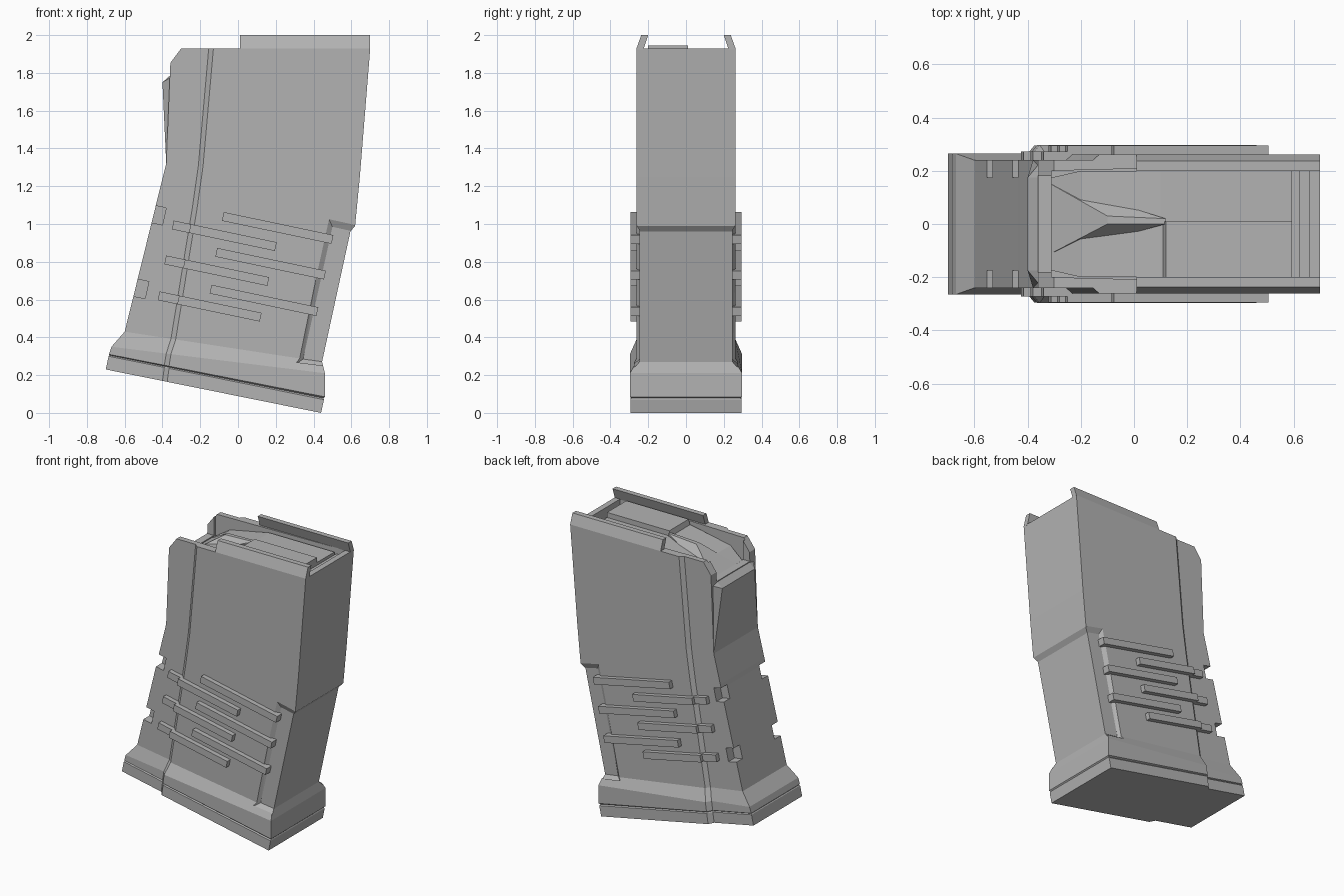
import bpy, bmesh, math

if "Cube" in bpy.data.objects:
    bpy.data.objects.remove(bpy.data.objects["Cube"], do_unlink=True)

GREY = (0.45, 0.45, 0.45, 1)
grey = bpy.data.materials.new("matte grey")
grey.use_nodes = True
grey.diffuse_color = GREY
grey.node_tree.nodes["Principled BSDF"].inputs["Base Color"].default_value = GREY


def finish(name, bm):
    bmesh.ops.recalc_face_normals(bm, faces=bm.faces)
    mesh = bpy.data.meshes.new(name)
    bm.to_mesh(mesh)
    bm.free()
    mesh.materials.append(grey)
    ob = bpy.data.objects.new(name, mesh)
    bpy.context.collection.objects.link(ob)
    return ob


def hull(name, points):
    """Convex solid around the points, with flat faces merged."""
    bm = bmesh.new()
    for p in points:
        bm.verts.new(p)
    res = bmesh.ops.convex_hull(bm, input=bm.verts)
    loose = [g for g in res["geom_interior"] if isinstance(g, bmesh.types.BMVert)]
    bmesh.ops.delete(bm, geom=loose, context="VERTS")
    bmesh.ops.dissolve_limit(bm, angle_limit=math.radians(0.5), verts=bm.verts, edges=bm.edges)
    return finish(name, bm)


def prism(name, profile, y0, y1):
    """Side profile (x, z) extruded across y."""
    return hull(name, [(x, y, z) for x, z in profile for y in (y0, y1)])


def both(points):
    """Points together with their copies across y."""
    return [(x, s * y, z) for x, y, z in points for s in (1, -1)]


def mirrored(ob):
    ob.modifiers.new("other side", "MIRROR").use_axis = (False, True, False)
    return ob


def cut(ob, cutter):
    cutter.hide_render = True
    mod = ob.modifiers.new("cut", "BOOLEAN")
    mod.operation, mod.solver, mod.object = "DIFFERENCE", "EXACT", cutter
    bpy.context.view_layer.objects.active = ob
    bpy.ops.object.modifier_apply(modifier=mod.name)
    bpy.data.objects.remove(cutter, do_unlink=True)


# Body and base: front x, front z, seam x, rear x, rear z, rear half width, front half width
STATIONS = [
    (-.70, .23, -.40, .44, 0, .295, .265),
    (-.685, .30, -.39, .455, .07, .295, .265),
    (-.68, .305, -.39, .452, .078, .288, .258),
    (-.683, .31, -.39, .46, .085, .297, .265),
    (-.67, .35, -.38, .46, .21, .297, .265),
    (-.60, .43, -.355, .445, .27, .262, .24),
    (-.437, 1.09, -.245, .595, .96, .262, .24),
    (-.43, 1.12, -.24, .62, .99, .262, .24),
    (-.38, 1.32, -.21, .645, 1.25, .262, .24),
    (-.355, 1.93, -.155, .70, 1.93, .262, .24),
]
bm = bmesh.new()
rings = []
for fx, fz, gx, rx, rz, w, wf in STATIONS:
    half = [(rx, w), (gx + .025, w), (gx, wf), (fx, wf)]
    outline = half + [(x, -y) for x, y in reversed(half)]
    rings.append([bm.verts.new((x, y, fz + (rz - fz) * (x - fx) / (rx - fx)))
                  for x, y in outline])
for low, high in zip(rings, rings[1:]):
    for i in range(len(low)):
        j = (i + 1) % len(low)
        bm.faces.new((low[i], low[j], high[j], high[i]))
bm.faces.new(rings[0])
bm.faces.new(rings[-1])
body = finish("magazine_body", bm)

# Open top, front opening and clipped front corners
cut(body, hull("cavity", both([(x, y, z) for x, y in ((-.31, .2), (-.14, .205), (.66, .225))
                              for z in (1.65, 2.1)])))
cut(body, prism("front_opening", [(-.6, 1.79), (-.2, 1.79), (-.2, 2.1), (-.6, 2.1)], -.18, .18))
cut(body, prism("corner_clip", [(-.375, 1.83), (-.29, 1.944), (-.5, 2.1)], -.5, .5))

# Recessed rear grip panels and corner notches
INNER = [(.50, .985), (.60, .957), (.75, .93), (.60, .25), (.345, .285)]
OUTER = [(.48, 1.03), (.62, .99), (.75, .96), (.60, .23), (.32, .268)]
for s in (1, -1):
    panel = [(x, s * .245, z) for x, z in INNER]
    panel += [(x + (x - a) * .5, s * .2735, z + (z - b) * .5)
              for (x, z), (a, b) in zip(OUTER, INNER)]
    cut(body, hull("panel_cutter", panel))
    for x, z in ((-.415, 1.05), (-.507, .66)):
        notch = [(x - .08, z - .035), (x + .015, z - .055),
                 (x + .035, z + .035), (x - .06, z + .055)]
        cut(body, prism("notch_cutter", notch, s * .175, s * .4))

# Feed lips leaning inward
hull("feed_lip", [(x, y, z) for x in (.01, .70) for y, z in
                  ((.262, 1.925), (.262, 1.93), (.237, 2), (.2, 2), (.225, 1.925))]
     ).name = "left_feed_lip"
mirrored(bpy.data.objects["left_feed_lip"]).name = "feed_lips"

# Tapered plate on the front wall
hull("front_plate", both([(-.38, .24, 1.32), (-.40, .175, 1.75), (-.355, .175, 1.79),
                          (-.35, .235, 1.78), (-.34, .235, 1.4)]))

# Follower with its sloping nose, ridge and raised half
hull("follower", both([(-.33, .17, 1.6), (-.33, .17, 1.77), (-.2, .2, 1.85), (-.2, .2, 1.6),
                       (.1, .2, 1.91), (.595, .2, 1.91), (.595, .2, 1.6)]))
hull("follower_ridge", [(-.33, .16, 1.77), (-.33, -.12, 1.77), (-.1, .03, 1.92), (-.1, 0, 1.92),
                        (.12, .02, 1.93), (.12, 0, 1.93), (.12, .01, 1.8)])
prism("follower_raised_half", [(.1, 1.88), (.12, 1.945), (.595, 1.945), (.595, 1.88)], -.2, .01)
prism("rear_ledge", [(.595, 1.6), (.595, 1.89), (.625, 1.89), (.625, 1.6)], -.22, .22)


# Sloping grip ribs, stepping in where they cross the seam
def rib(name, x0, x1, z0, slope, depth):
    h = .023
    inner = [(x + t, .2, z0 + slope * (x - x0) + d)
             for x in (x0, x1) for d, t in ((-h, -.005), (h, .005))]
    outer = [(x, depth, z) for x, y, z in inner]
    mirrored(hull(name, inner + outer))


RIBS = [(-.08, 1.04, .50), (-.345, .995, .20), (-.115, .85, .46),
        (-.385, .81, .16), (-.145, .655, .42), (-.42, .62, .12)]
SLOPE = -.21
for i, (x0, z0, x1) in enumerate(RIBS):
    seam = -.21 - (1.27 - z0) * .164
    if x0 < seam:
        rib(f"front_rib_{i}", x0, seam + .01, z0, SLOPE, .272)
        rib(f"rib_{i}", seam, x1, z0 + SLOPE * (seam - x0), SLOPE, .295)
    else:
        rib(f"rib_{i}", x0, x1, z0, SLOPE, .295)
